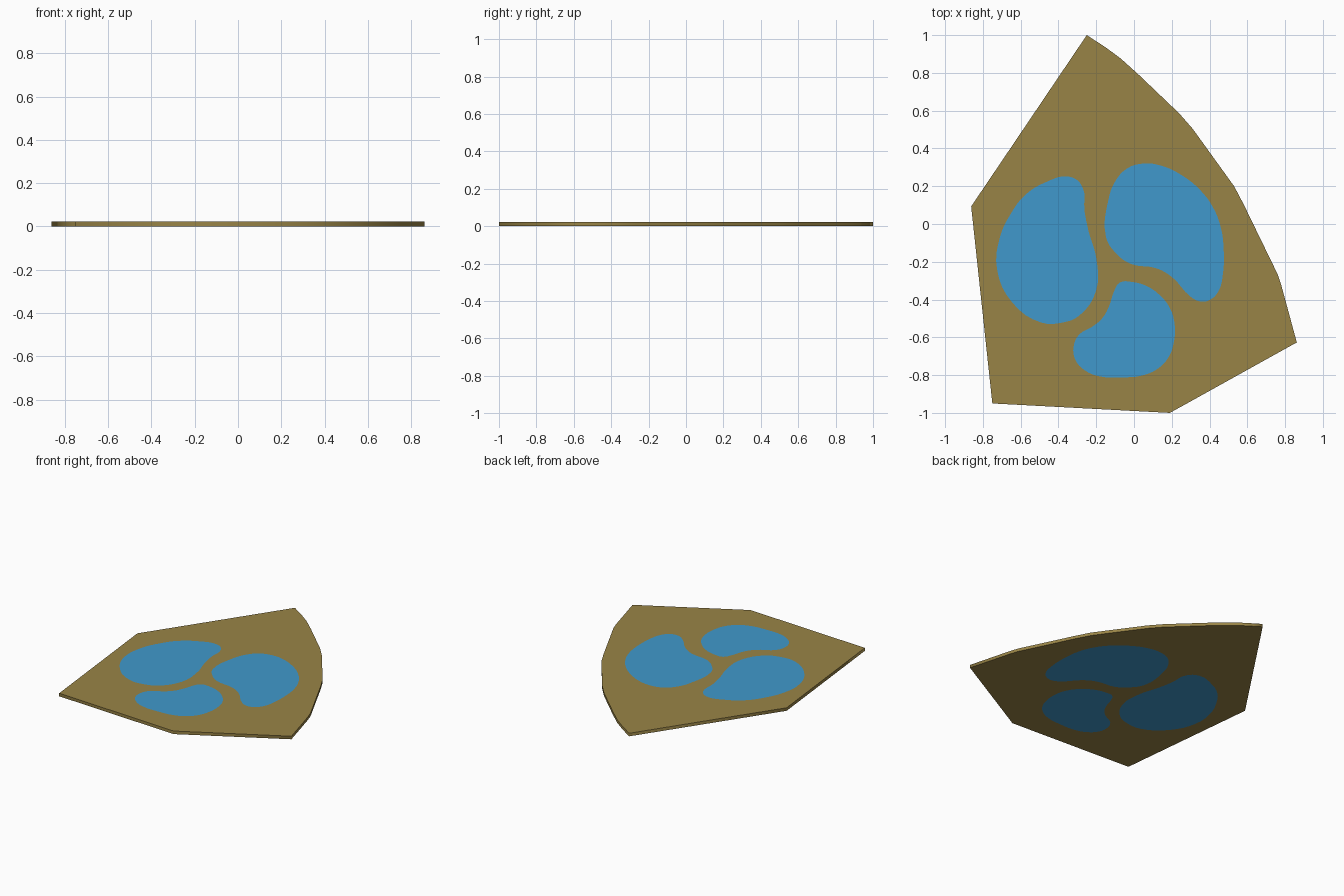
import bpy

if "Cube" in bpy.data.objects:
    bpy.data.objects.remove(bpy.data.objects["Cube"])

THICK = 0.022


def material(name, rgb):
    m = bpy.data.materials.new(name)
    m.diffuse_color = (*rgb, 1)
    m.use_nodes = True
    m.node_tree.nodes["Principled BSDF"].inputs["Base Color"].default_value = m.diffuse_color
    return m


earth = material("earth_brown", (0.318, 0.231, 0.062))
water = material("water_blue", (0.051, 0.318, 0.604))


def add_loop(curve, pts, smooth):
    """Closed spline: smooth (auto bezier) or straight-sided."""
    s = curve.splines.new('BEZIER')
    s.bezier_points.add(len(pts) - 1)
    for bp, (x, y) in zip(s.bezier_points, pts):
        bp.co = (x, y, 0)
        kind = 'AUTO' if smooth else 'VECTOR'
        bp.handle_left_type = bp.handle_right_type = kind
    s.use_cyclic_u = True
    s.resolution_u = 4 if smooth else 1


def slab(name, loops, mat):
    """Flat slab from closed loops; inner loops become holes."""
    c = bpy.data.curves.new(name, 'CURVE')
    c.dimensions = '2D'
    c.fill_mode = 'BOTH'
    c.extrude = THICK / 2
    for pts, smooth in loops:
        add_loop(c, pts, smooth)
    c.materials.append(mat)
    ob = bpy.data.objects.new(name, c)
    ob.location.z = THICK / 2
    bpy.context.collection.objects.link(ob)
    bpy.ops.object.select_all(action='DESELECT')
    ob.select_set(True)
    bpy.context.view_layer.objects.active = ob
    bpy.ops.object.convert(target='MESH')


# ground plate outline
outline = [(-.25, 1), (-.15, .935), (-.07, .876), (.02, .795), (.24, .585),
           (.31, .505), (.53, .2), (.58, .105), (.76, -.265), (.78, -.325),
           (.862, -.627), (.19, -1), (-.75, -.95), (-.862, .093)]

# three pools
left = [(-.34, .25), (-.275, .2), (-.262, .07), (-.24, -.04), (-.2, -.18),
        (-.2, -.35), (-.29, -.485), (-.38, -.522), (-.49, -.522),
        (-.645, -.415), (-.725, -.24), (-.71, -.07), (-.655, .05),
        (-.58, .15), (-.47, .22)]
right = [(.05, .32), (.14, .31), (.25, .26), (.35, .18), (.42, .085),
         (.46, -.02), (.475, -.14), (.47, -.27), (.45, -.35), (.405, -.4),
         (.35, -.41), (.3, -.385), (.2, -.28), (.12, -.235), (-.02, -.21),
         (-.1, -.15), (-.148, -.07), (-.135, .13), (-.1, .225), (-.035, .295)]
lower = [(-.075, -.31), (-.01, -.307), (.07, -.33), (.14, -.38),
         (.19, -.445), (.215, -.53), (.21, -.63), (.18, -.71), (.12, -.77),
         (.04, -.803), (-.06, -.812), (-.18, -.807), (-.26, -.775),
         (-.31, -.72), (-.32, -.65), (-.29, -.585), (-.215, -.54),
         (-.165, -.495), (-.13, -.43), (-.107, -.36)]
pools = {"left_pool": left, "right_pool": right, "lower_pool": lower}

slab("ground_plate",
     [(outline, False)] + [(p, True) for p in pools.values()], earth)
for name, pts in pools.items():
    slab(name, [(pts, True)], water)
